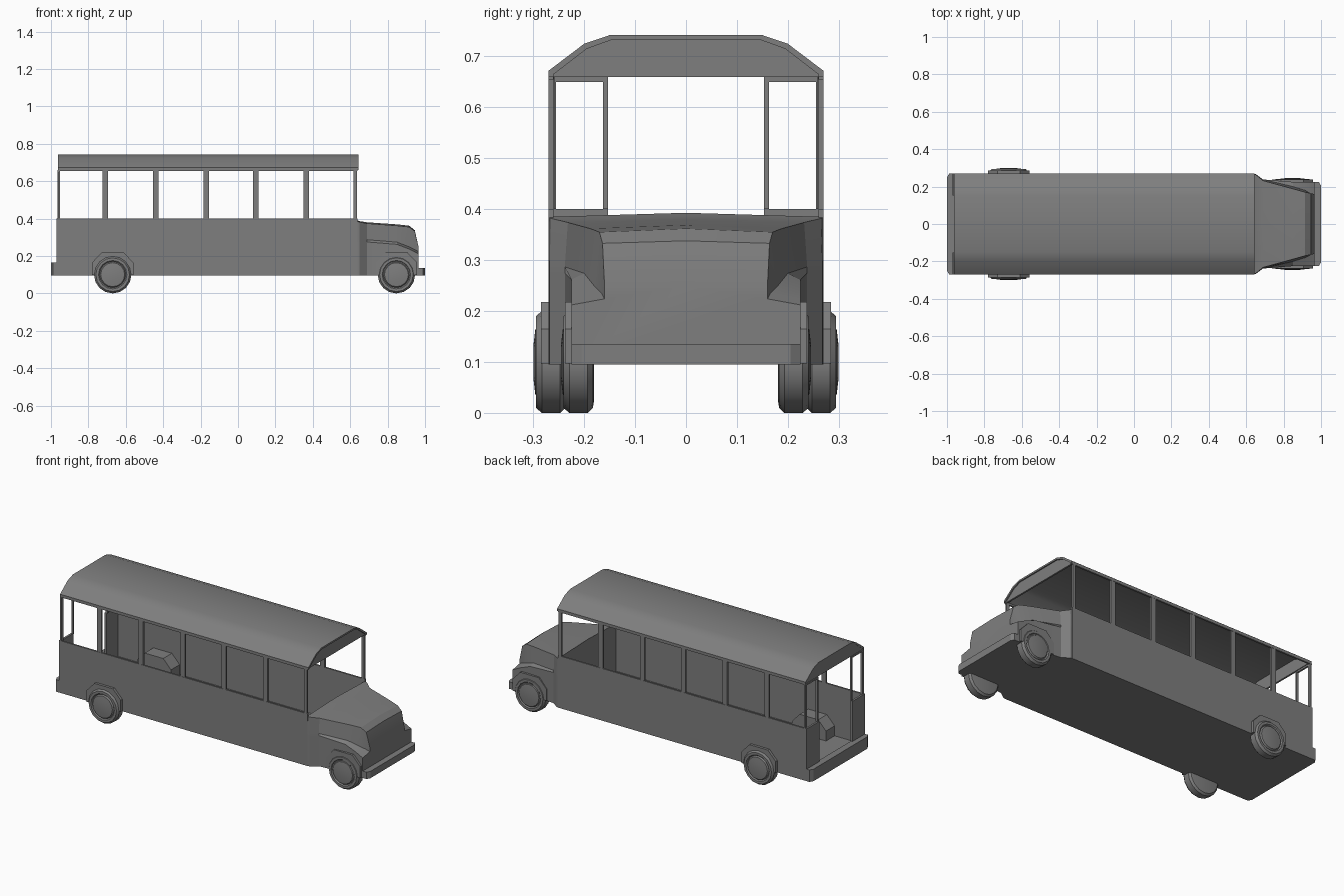
import bpy, bmesh, math
from mathutils import Vector

if "Cube" in bpy.data.objects:
    bpy.data.objects.remove(bpy.data.objects["Cube"])

grey = bpy.data.materials.new("body_grey")
grey.use_nodes = True
colour = (0.21, 0.21, 0.21, 1)
grey.diffuse_color = colour
grey.node_tree.nodes["Principled BSDF"].inputs["Base Color"].default_value = colour


def finish(name, bm, smooth=None):
    bmesh.ops.remove_doubles(bm, verts=bm.verts, dist=1e-5)
    bmesh.ops.recalc_face_normals(bm, faces=bm.faces)
    mesh = bpy.data.meshes.new(name)
    bm.to_mesh(mesh)
    bm.free()
    mesh.materials.append(grey)
    obj = bpy.data.objects.new(name, mesh)
    bpy.context.collection.objects.link(obj)
    if smooth:
        bpy.ops.object.select_all(action="DESELECT")
        obj.select_set(True)
        bpy.context.view_layer.objects.active = obj
        bpy.ops.object.shade_smooth_by_angle(angle=math.radians(smooth))
    return obj


def loft(name, rings, smooth=None):
    """Skin a list of equal closed rings and cap both ends."""
    bm = bmesh.new()
    rows = [[bm.verts.new(p) for p in ring] for ring in rings]
    n = len(rows[0])
    for a, b in zip(rows, rows[1:]):
        for i in range(n):
            j = (i + 1) % n
            bm.faces.new((a[i], a[j], b[j], b[i]))
    bm.faces.new(rows[0])
    bm.faces.new(rows[-1])
    return finish(name, bm, smooth)


def prism(name, pts, axis, a, b, smooth=None):
    """Extrude a 2D outline along an axis from a to b."""
    def place(p, t):
        c = list(p)
        c.insert("xyz".index(axis), t)
        return Vector(c)
    return loft(name, [[place(p, t) for p in pts] for t in (a, b)], smooth)


def box(name, x0, x1, y0, y1, z0, z1):
    return prism(name, [(x0, y0), (x1, y0), (x1, y1), (x0, y1)], "z", z0, z1)


def mirrored(half):
    return half + [(-u, v) for u, v in reversed(half) if u > 0]


REAR, FRONT, SIDE, SILL, EAVE = -0.97, 0.64, 0.27, 0.40, 0.66
PILLARS = (-0.71, -0.44, -0.17, 0.095, 0.365)

# Floor and roof shell with closed gables
box("floor", REAR, FRONT, -SIDE, SIDE, 0.095, 0.107)
outer = [(-0.27, 0.66), (-0.27, 0.672), (-0.2, 0.725), (-0.15, 0.742)]
inner = [(-0.26, 0.66), (-0.26, 0.665), (-0.195, 0.715), (-0.148, 0.732)]
flip = lambda pts: [(-u, v) for u, v in reversed(pts)]
arch = outer + flip(outer)
prism("roof", arch + list(reversed(inner + flip(inner))), "x", REAR + 0.007, 0.645, 25)
for name, x in (("rear_gable", REAR + 0.01), ("front_gable", FRONT - 0.012)):
    prism(name, [(u * 0.99, min(v, 0.738)) for u, v in arch], "x", x, x + 0.01)

# Walls, window pillars and rear doorway
for s, side in ((1, "left"), (-1, "right")):
    def sbox(name, x0, x1, y0, y1, z0, z1):
        return box(f"{side}_{name}", x0, x1, s * y0, s * y1, z0, z1)

    sbox("wall", REAR, FRONT, SIDE - 0.01, SIDE, 0.095, SILL)
    sbox("top_rail", REAR + 0.01, FRONT, SIDE - 0.01, SIDE, EAVE - 0.005, 0.67)
    for i, x in enumerate(PILLARS):
        sbox(f"pillar_{i + 1}", x - 0.015, x + 0.015, SIDE - 0.012, SIDE - 0.001, SILL, EAVE)
    sbox("windscreen_post", 0.617, 0.635, SIDE - 0.011, SIDE, SILL, EAVE)
    sbox("rear_corner_post", REAR + 0.007, REAR + 0.018, SIDE - 0.015, SIDE, SILL, EAVE)
    sbox("rear_panel", REAR, REAR + 0.012, 0.153, SIDE, 0.095, SILL)
    sbox("rear_door_post", REAR + 0.005, REAR + 0.017, 0.153, 0.163, SILL, EAVE)
    sbox("rear_window_header", REAR + 0.006, REAR + 0.016, 0.153, SIDE, 0.65, EAVE)

# Tapered nose: each station gives x, lower width, ledge height,
# upper width, shoulder height, shoulder width, crown height
stations = [
    (0.635, 0.27, 0.275, 0.27, 0.385, 0.27, 0.393),
    (0.65, 0.268, 0.275, 0.268, 0.382, 0.265, 0.386),
    (0.69, 0.238, 0.275, 0.238, 0.374, 0.232, 0.38),
    (0.85, 0.225, 0.262, 0.20, 0.362, 0.188, 0.369),
    (0.915, 0.225, 0.237, 0.18, 0.355, 0.17, 0.362),
    (0.945, 0.225, 0.222, 0.165, 0.333, 0.164, 0.338),
    (0.965, 0.225, 0.212, 0.16, 0.25, 0.16, 0.25),
]
rings = []
for x, low, ledge, up, top, shoulder, crown in stations:
    half = [(low, 0.095), (low, ledge), (up, ledge + 0.012), (shoulder, top), (0, crown)]
    rings.append([(x, y, z) for y, z in mirrored(half)])
loft("nose", rings, 20)

# Bumpers with chamfered corners
prism("front_bumper", [(0.955, -0.225), (0.988, -0.225), (1, -0.205),
                       (1, 0.205), (0.988, 0.225), (0.955, 0.225)], "z", 0.095, 0.135)
prism("rear_bumper", [(-0.96, -0.27), (-0.988, -0.27), (-1, -0.25),
                      (-1, 0.25), (-0.988, 0.27), (-0.96, 0.27)], "z", 0.095, 0.165)


def wheel(name, x, y_in, s, sides=16):
    """Revolved tyre and domed hub, outward along s."""
    profile = [(0.078, 0), (0.09, 0.002), (0.1, 0.012), (0.1, 0.048), (0.09, 0.06),
               (0.076, 0.06), (0.07, 0.054), (0.064, 0.061), (0.03, 0.065)]
    rings = []
    for r, d in profile:
        rings.append([(x + r * math.sin(a), s * (y_in + d), 0.1 + r * math.cos(a))
                      for a in (math.tau * i / sides for i in range(sides))])
    loft(name, rings, 35)


# Wheels and their faceted arches, which also show inside the cabin
for end, x, y_in, y_arch in (("front", 0.847, 0.181, 0.238), ("rear", -0.67, 0.235, 0.285)):
    half = [(0.11, 0.097), (0.11, 0.165), (0.06, 0.218)]
    outline = [(x + u, z) for u, z in half] + [(x - u, z) for u, z in reversed(half)]
    for s, side in ((1, "left"), (-1, "right")):
        wheel(f"{end}_{side}_wheel", x, y_in, s)
        prism(f"{end}_{side}_arch", outline, "y", s * 0.18, s * y_arch)
